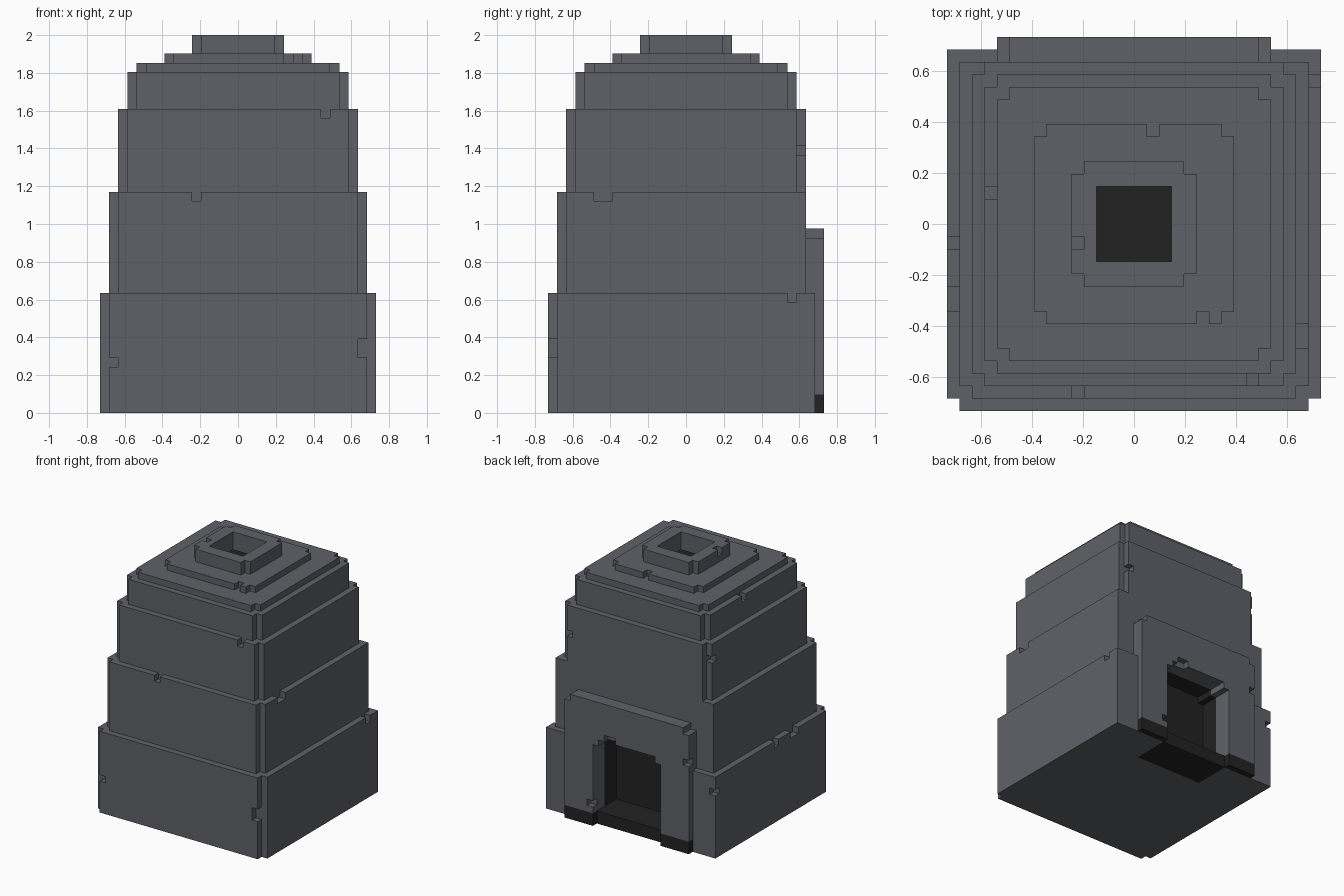
import bpy
import bmesh

cube = bpy.data.objects.get("Cube")
if cube:
    bpy.data.objects.remove(cube, do_unlink=True)

U = 2 / 41  # size of one block; all part sizes below are in blocks


def material(name, rgb):
    m = bpy.data.materials.new(name)
    m.use_nodes = True
    m.diffuse_color = (*rgb, 1)
    bsdf = m.node_tree.nodes["Principled BSDF"]
    bsdf.inputs["Base Color"].default_value = (*rgb, 1)
    bsdf.inputs["Roughness"].default_value = 0.9
    return m


stone = material("grey stone", (0.116, 0.121, 0.138))
soot = material("black soot", (0.016, 0.016, 0.016))


def make(name, bm, mat):
    bmesh.ops.recalc_face_normals(bm, faces=bm.faces)
    mesh = bpy.data.meshes.new(name)
    bm.to_mesh(mesh)
    bm.free()
    ob = bpy.data.objects.new(name, mesh)
    bpy.context.collection.objects.link(ob)
    if mat:
        mesh.materials.append(mat)
    return ob


def add_prism(bm, pts, lo, hi, axis="z"):
    """Extrude a flat outline along z (points x, y) or y (points x, z)."""
    def co(p, h):
        return (p[0] * U, p[1] * U, h * U) if axis == "z" else (p[0] * U, h * U, p[1] * U)
    face = bm.faces.new([bm.verts.new(co(p, lo)) for p in pts])
    ext = bmesh.ops.extrude_face_region(bm, geom=[face], use_keep_orig=True)
    step = (hi - lo) * U
    verts = [g for g in ext["geom"] if isinstance(g, bmesh.types.BMVert)]
    bmesh.ops.translate(bm, verts=verts, vec=(0, 0, step) if axis == "z" else (0, step, 0))


def prism(name, pts, lo, hi, mat, axis="z"):
    bm = bmesh.new()
    add_prism(bm, pts, lo, hi, axis)
    return make(name, bm, mat)


def boxes(name, items, mat):
    """One object from boxes given as x0, x1, y0, y1, z0, z1."""
    bm = bmesh.new()
    for x0, x1, y0, y1, z0, z1 in items:
        add_prism(bm, [(x0, y0), (x1, y0), (x1, y1), (x0, y1)], z0, z1)
    return make(name, bm, mat)


def cut(ob, cutter):
    cutter.hide_render = True
    cutter.hide_set(True)
    mod = ob.modifiers.new("cut", "BOOLEAN")
    mod.operation = "DIFFERENCE"
    mod.solver = "EXACT"
    mod.object = cutter


def mirror(half):
    return half + [(-x, h) for x, h in reversed(half)]


def tier_outline(r, back):
    """Square with one-block notched corners; a short back stays square."""
    half = [(r - 1, -r), (r - 1, 1 - r), (r, 1 - r)]
    half += [(r, r - 1), (r - 1, r - 1), (r - 1, r)] if back == r else [(r, back)]
    return mirror(half)


# Doorway and firebox cutters
door = mirror([(6, 2), (6, 13), (5, 13), (5, 14)])
lining = mirror([(7, 2), (7, 14), (6, 14), (6, 15)])
door_cut = prism("door_cutter", door, 11.5, 16, None, "y")
firebox_cut = prism("firebox_cutter", lining, 8, 12, None, "y")
floor_cut = boxes("floor_cutter", [(-6, 6, 8, 14.5, -1, 2)], None)
flue_cut = boxes("flue_cutter", [(-3, 3, -3, 3, 38, 42)], None)

# Stacked tiers: radius, back edge, bottom, top, chipped blocks
tiers = [
    ("base_tier", 15, 14, 0, 13, [
        (-14.5, -13, -15.5, -14, 5, 6), (13, 14.5, -15.5, -14, 6, 8),
        (14, 15.5, 11, 12, 12, 13.5), (-15.5, -14, -2, -1, 12, 13.5),
        (-15.5, -14, -7, -5, 12, 13.5), (-15.5, -14, 13, 14.5, 10, 11)]),
    ("lower_tier", 14, 13, 13, 24, [
        (-5, -4, -14.5, -13, 23, 24.5), (13, 14.5, -10, -8, 23, 24.5)]),
    ("middle_tier", 13, 13, 24, 33, [
        (9, 10, -13.5, -12, 32, 33.5), (11, 12.5, 12, 13.5, 28, 29),
        (-13.5, -12, 11, 12.5, 30, 31)]),
    ("upper_tier", 12, 12, 33, 37, [(-12.5, -11, 2, 3, 36, 37.5)]),
    ("roof_slab", 11, 11, 37, 38, []),
    ("roof_step", 8, 8, 38, 39, [
        (1, 2, 7, 8.5, 37.5, 39.5), (5, 6, -8.5, -7, 37.5, 39.5)]),
    ("chimney_rim", 5, 5, 39, 41, [(-5.5, -4, -2, -1, 40, 41.5)]),
]
for name, r, back, lo, hi, chips in tiers:
    ob = prism(name, tier_outline(r, back), lo, hi, stone)
    if chips:
        cut(ob, boxes(name + "_chip_cutter", chips, None))
    if lo < 15:
        cut(ob, firebox_cut)
        cut(ob, door_cut)
    if lo == 0:
        cut(ob, floor_cut)
    if lo >= 38:
        cut(ob, flue_cut)

# Raised door surround on the back
surround = prism("door_surround", mirror([(11, 2), (11, 19), (10, 19), (10, 20)]),
                 13, 15, stone, "y")
cut(surround, door_cut)
cut(surround, boxes("surround_chip_cutter", [
    (-11.5, -10, 14, 15.5, 14, 15), (5.5, 7, 14, 15.5, 3, 4),
    (2, 4, 14, 15.5, 13.5, 15)], None))

# Sooty firebox lining, back wall, hearth and plinths
inner = prism("firebox_lining", lining, 9, 12, soot, "y")
cut(inner, prism("lining_cutter", door, 8, 13, None, "y"))
prism("firebox_back", lining, 8, 9, soot, "y")
boxes("hearth_floor", [(-6, 6, 8, 14, 0, 2)], soot)
boxes("hearth_plinths", [(6, 11, 14, 15, 0, 2), (-11, -6, 14, 15, 0, 2)], soot)

# Sooty plate closing the flue
boxes("flue_plate", [(-3, 3, -3, 3, 38, 38.15)], soot)
